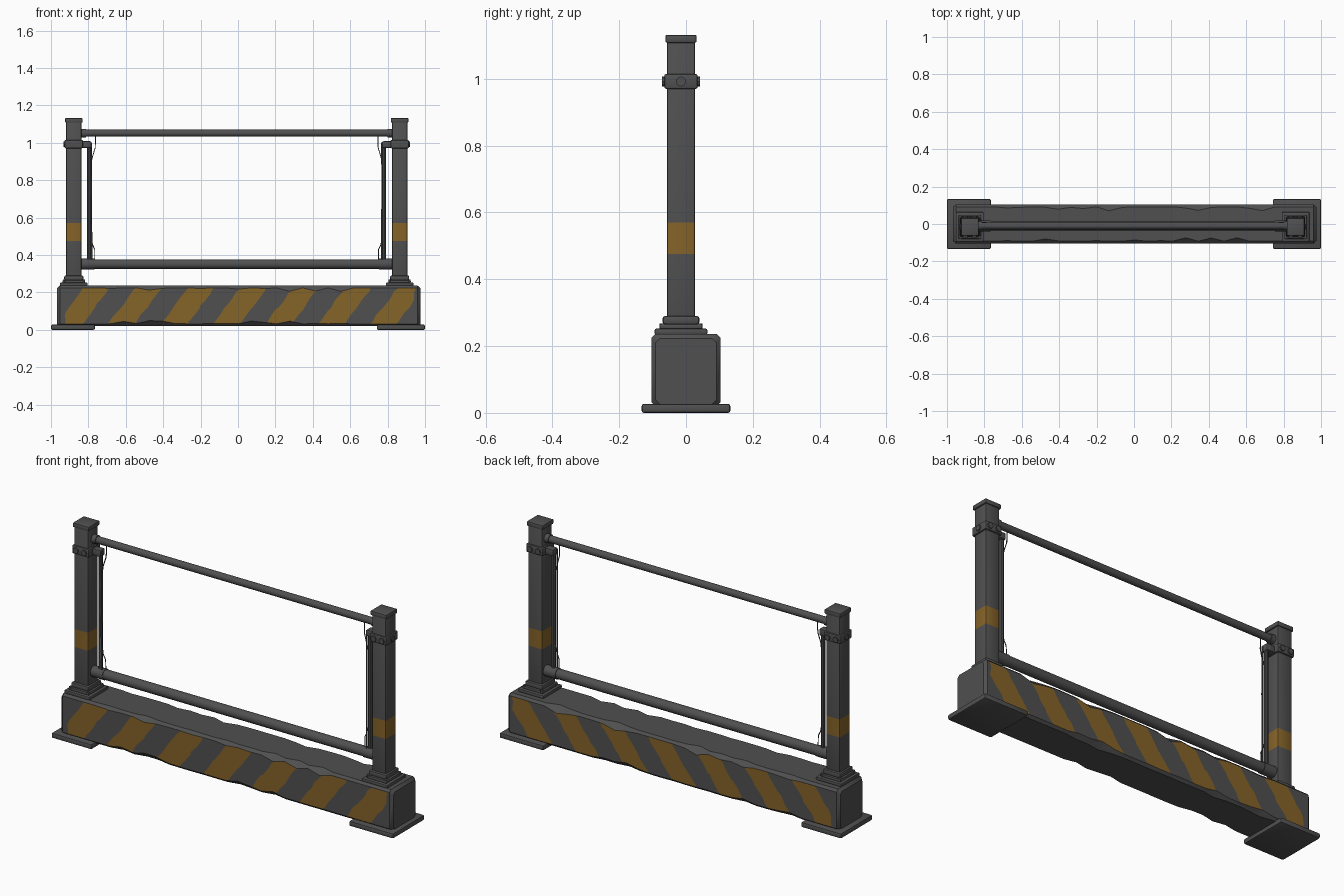
import bpy, bmesh, math, random
from mathutils import Vector

if "Cube" in bpy.data.objects:
    bpy.data.objects.remove(bpy.data.objects["Cube"])
random.seed(4)


def material(name, rgb):
    m = bpy.data.materials.new(name)
    m.diffuse_color = (*rgb, 1)
    m.use_nodes = True
    m.node_tree.nodes["Principled BSDF"].inputs["Base Color"].default_value = m.diffuse_color
    return m


GREY = material("dark grey metal", (0.08, 0.08, 0.08))
YELLOW = material("worn yellow paint", (0.235, 0.125, 0.022))


def finish(name, bm):
    bmesh.ops.recalc_face_normals(bm, faces=bm.faces)
    me = bpy.data.meshes.new(name)
    bm.to_mesh(me)
    bm.free()
    ob = bpy.data.objects.new(name, me)
    bpy.context.collection.objects.link(ob)
    me.materials.append(GREY)
    me.materials.append(YELLOW)
    bpy.ops.object.select_all(action='DESELECT')
    ob.select_set(True)
    bpy.context.view_layer.objects.active = ob
    bpy.ops.object.shade_smooth_by_angle(angle=math.radians(35))
    return ob


def bm_box(lo, hi, bevel):
    bm = bmesh.new()
    bmesh.ops.create_cube(bm, size=1)
    for v in bm.verts:
        v.co = Vector([(a + b) / 2 + c * (b - a) for a, b, c in zip(lo, hi, v.co)])
    if bevel:
        bmesh.ops.bevel(bm, geom=bm.edges[:], offset=bevel, segments=2, profile=0.5, affect='EDGES')
    return bm


def box(name, lo, hi, bevel=0.005):
    return finish(name, bm_box(lo, hi, bevel))


def tube(name, p0, p1, r, sides=16):
    p0, p1 = Vector(p0), Vector(p1)
    d = p1 - p0
    bm = bmesh.new()
    bmesh.ops.create_cone(bm, cap_ends=True, segments=sides, radius1=r, radius2=r, depth=d.length)
    rot = d.to_track_quat('Z', 'Y')
    for v in bm.verts:
        v.co = rot @ v.co + (p0 + p1) / 2
    return finish(name, bm)


def wire(name, pts, r):
    cu = bpy.data.curves.new(name, 'CURVE')
    cu.dimensions = '3D'
    cu.bevel_depth = r
    cu.bevel_resolution = 1
    cu.use_fill_caps = True
    sp = cu.splines.new('POLY')
    sp.points.add(len(pts) - 1)
    for p, co in zip(sp.points, pts):
        p.co = (*co, 1)
    cu.materials.append(GREY)
    ob = bpy.data.objects.new(name, cu)
    bpy.context.collection.objects.link(ob)
    return ob


def cut(bm, faces, co, no):
    geom = set(faces)
    for f in faces:
        geom.update(f.edges)
        geom.update(f.verts)
    bmesh.ops.bisect_plane(bm, geom=list(geom), plane_co=co, plane_no=no, dist=1e-5)


# Base beam: lofted chamfered section whose chamfers vary like chipped concrete
def base_beam():
    bm = bmesh.new()
    rings = []
    n = 28
    xs = [-0.968, -0.953] + [-0.953 + 1.913 * i / n for i in range(1, n)] + [0.96, 0.975]
    for i, x in enumerate(xs):
        end = 0.013 if i in (0, len(xs) - 1) else 0
        mid = 1 if abs(x) < 0.72 else 0
        b = [0.012 + mid * (random.random() ** 4) * 0.022 for _ in range(4)]
        y, z0, z1 = 0.104 - end, 0.02 + end * 0.5, 0.236 - end
        sec = [(-y, z0 + b[0]), (-y, z1 - b[1]), (-y + b[1], z1), (y - b[2], z1),
               (y, z1 - b[2]), (y, z0 + b[3]), (y - b[3], z0), (-y + b[0], z0)]
        rings.append([bm.verts.new((x, yy, zz)) for yy, zz in sec])
    for r0, r1 in zip(rings, rings[1:]):
        for k in range(8):
            bm.faces.new((r0[k], r0[k - 1], r1[k - 1], r1[k]))
    bm.faces.new(rings[0])
    bm.faces.new(rings[-1][::-1])
    bmesh.ops.recalc_face_normals(bm, faces=bm.faces)
    bm.normal_update()

    def sides():
        return [f for f in bm.faces if abs(f.normal.y) > 0.95]

    # slanted stripes cut into the front and back faces
    pitch, width, lean, start = 0.28, 0.14, 0.75, -0.977
    no = Vector((1, 0, -lean)).normalized()
    for z in (0.04, 0.08, 0.12, 0.16, 0.2, 0.222):
        cut(bm, sides(), (0, 0, z), (0, 0, 1))
    for x in (-0.925, 0.945):
        cut(bm, sides(), (x, 0, 0), (1, 0, 0))
    for i in range(7):
        for w in (0, width):
            cut(bm, sides(), (start + i * pitch + w, 0, 0.025), no)
    bm.normal_update()
    for f in sides():
        c = f.calc_center_median()
        t = c.x - lean * (c.z - 0.025) - start
        if t > 0 and t % pitch < width and t < 7 * pitch and -0.925 < c.x < 0.945 and c.z < 0.222:
            f.material_index = 1
    # slightly ragged paint edges
    for v in bm.verts:
        if all(abs(f.normal.y) > 0.95 for f in v.link_faces) and \
                len({f.material_index for f in v.link_faces}) == 2:
            v.co.x += random.uniform(-0.006, 0.006)
    return finish("base_beam", bm)


base_beam()

# Foot plates
box("foot_left", (-1, -0.133, 0), (-0.765, 0.133, 0.027), 0.007)
box("foot_right", (0.742, -0.133, 0), (1, 0.133, 0.027), 0.007)

YC = -0.015                                  # post centre line
for side, px in (("left", -0.878), ("right", 0.864)):
    s = 1 if px < 0 else -1                  # direction towards the opening

    def block(name, hx, hy, z0, z1, bevel=0.005):
        box(f"{side}_{name}", (px - hx, YC - hy, z0), (px + hx, YC + hy, z1), bevel)

    # Post with a painted band
    bm = bm_box((px - 0.041, YC - 0.042, 0.23), (px + 0.041, YC + 0.042, 1.125), 0.006)
    for z in (0.475, 0.57):
        cut(bm, bm.faces[:], (0, 0, z), (0, 0, 1))
    for f in bm.faces:
        f.material_index = int(0.475 < f.calc_center_median().z < 0.57)
    finish(f"{side}_post", bm)
    block("post_cap", 0.047, 0.047, 1.108, 1.132)

    # Stepped post base and its bolts
    block("base_flange", 0.074, 0.079, 0.234, 0.252)
    block("base_step", 0.06, 0.064, 0.25, 0.266)
    block("base_socket", 0.051, 0.055, 0.264, 0.29, 0.007)
    for dx in (-0.05, 0.05):
        for dy in (-0.055, 0.055):
            tube(f"{side}_base_bolt", (px + dx, YC + dy, 0.25), (px + dx, YC + dy, 0.268), 0.01, 6)

    # Clamp collar with bolts on each face
    block("collar", 0.049, 0.05, 0.97, 1.015, 0.006)
    for dx in (-0.024, 0.024):
        tube(f"{side}_collar_bolt", (px + dx, YC - 0.057, 0.992), (px + dx, YC + 0.057, 0.992), 0.015, 8)
    tube(f"{side}_collar_side_bolt", (px - 0.055, YC, 0.992), (px + 0.055, YC, 0.992), 0.015, 8)

    # Lug that carries the hanging bars
    xin = px + s * 0.041
    bx = px + s * 0.082
    xa, xb = sorted((xin, bx + s * 0.012))
    box(f"{side}_bar_lug", (xa, -0.03, 0.972), (xb, 0.01, 1.008), 0.007)
    tube(f"{side}_mesh_bar", (bx, -0.01, 0.36), (bx, -0.01, 0.995), 0.011, 10)
    wire(f"{side}_mesh_edge", [(bx + s * .013, -.022, 1.0), (bx + s * .012, -.024, .75),
                               (bx + s * .014, -.02, .36)], 0.004)

    # Torn wire ends
    wire(f"{side}_wire_top", [(bx + s * .034, -.01, 1.04), (bx + s * .033, -.012, .975),
                              (bx + s * .018, -.015, .925), (bx + s * .008, -.01, .88)], 0.0025)
    wire(f"{side}_wire_bottom", [(bx + s * .008, -.01, .5), (bx + s * .018, -.014, .455),
                                 (bx + s * .03, -.012, .43), (bx + s * .03, -.01, .36)], 0.0025)

    # Rail sockets on the post
    tube(f"{side}_top_socket", (xin - s * .005, -0.01, 1.051), (xin + s * .024, -0.01, 1.051), 0.023)
    tube(f"{side}_lower_socket", (xin - s * .005, -0.01, 0.351), (xin + s * .07, -0.01, 0.351), 0.029)

# Horizontal rails
tube("top_rail", (-0.85, -0.01, 1.051), (0.835, -0.01, 1.051), 0.0185)
tube("lower_rail", (-0.85, -0.01, 0.351), (0.835, -0.01, 0.351), 0.026)
